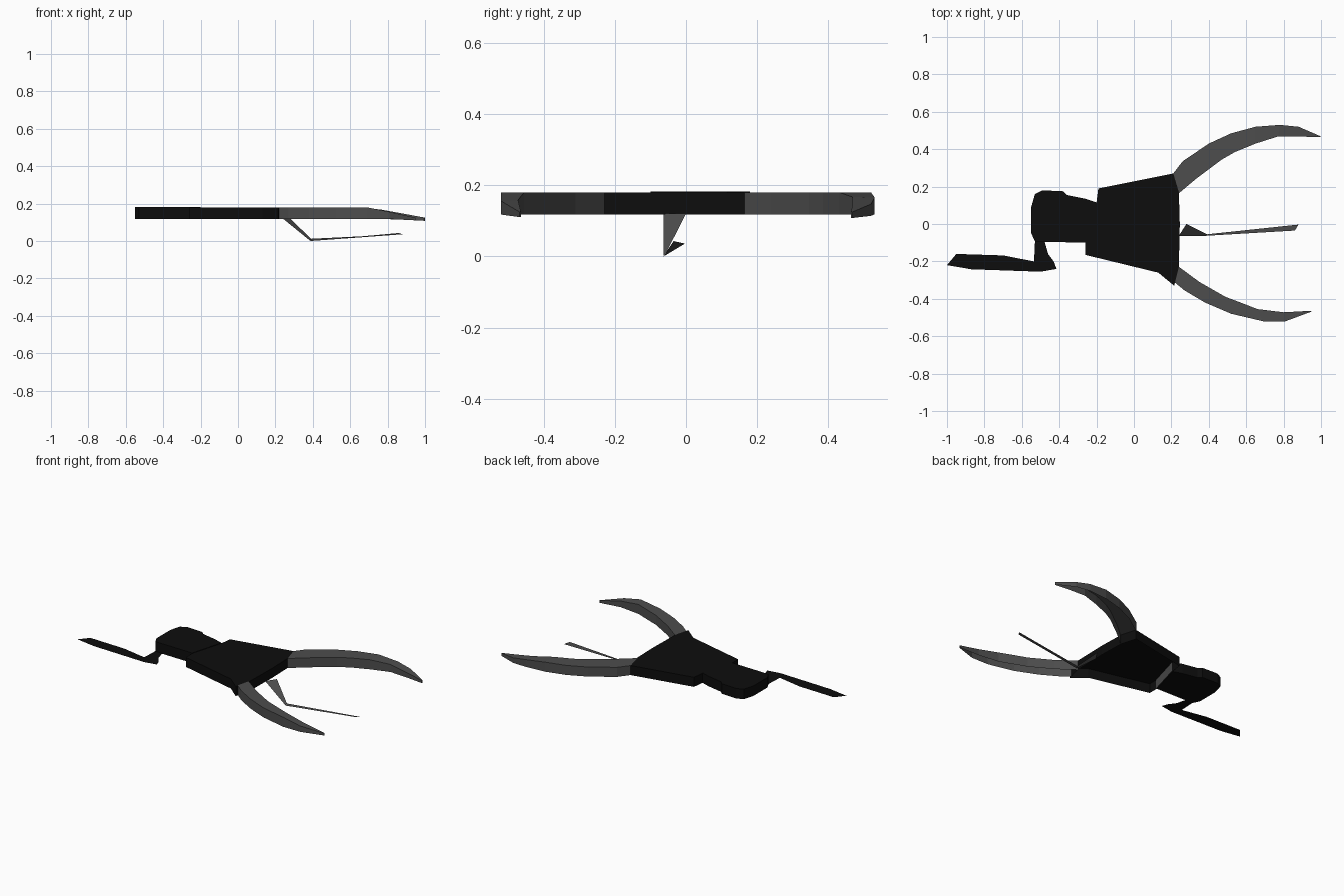
import bpy, bmesh


def material(name, v):
    m = bpy.data.materials.new(name)
    m.diffuse_color = (v, v, v, 1)
    return m


BLACK = material("black", 0.004)
GREY = material("grey", 0.075)


def make(name, verts, faces, mat):
    bm = bmesh.new()
    vs = [bm.verts.new(v) for v in verts]
    for f in faces:
        bm.faces.new([vs[i] for i in f])
    bmesh.ops.recalc_face_normals(bm, faces=bm.faces)
    me = bpy.data.meshes.new(name)
    bm.to_mesh(me)
    bm.free()
    me.materials.append(mat)
    ob = bpy.data.objects.new(name, me)
    bpy.context.collection.objects.link(ob)
    return ob


def slab(name, outline, z0, z1, closed):
    # outline extruded between two heights, optionally open underneath
    n = len(outline)
    verts = [(x, y, z1) for x, y in outline] + [(x, y, z0) for x, y in outline]
    faces = [tuple(range(n))]
    faces += [(i, i + n, (i + 1) % n + n, (i + 1) % n) for i in range(n)]
    if closed:
        faces.append(tuple(range(2 * n - 1, n - 1, -1)))
    return make(name, verts, faces, BLACK)


def top_z(x, tip):
    if x < 0.7:
        return 0.18
    return 0.18 - 0.055 * (x - 0.7) / (tip - 0.7)


def pincer(name, outer, inner):
    # curved shell open underneath, drooping toward the tip
    n = len(outer)
    tip = outer[-1][0]
    rails = []
    for side in (outer, inner):
        rails += [(x, y, top_z(x, tip)) for x, y in side]
        rails += [(x, y, 0.118 - max(0, x - 0.8) * 0.05) for x, y in side]
    faces = []
    for i in range(n - 1):
        j = i + 1
        faces += [(i, j, 2 * n + j, 2 * n + i),
                  (i, n + i, n + j, j),
                  (2 * n + i, 2 * n + j, 3 * n + j, 3 * n + i)]
    faces.append((n - 1, 2 * n - 1, 4 * n - 1, 3 * n - 1))
    return make(name, rails, faces, GREY)


# Body shell, open underneath, with a grey inner end wall
body = slab("body", [(-0.19, 0.19), (0.21, 0.27), (0.24, 0.17), (0.245, 0.0), (0.24, -0.23),
                     (0.215, -0.33), (0.13, -0.26), (-0.26, -0.165),
                     (-0.26, -0.10), (-0.20, 0.115)], 0.118, 0.18, False)
make("inner_wall", [(-0.255, -0.10, 0.118), (-0.195, 0.115, 0.118),
                    (-0.195, 0.115, 0.178), (-0.255, -0.10, 0.178)],
     [(0, 1, 2, 3)], GREY)

# Head block
slab("head", [(-0.26, -0.10), (-0.48, -0.095), (-0.53, -0.092), (-0.55, -0.05),
              (-0.55, 0.09), (-0.53, 0.16), (-0.49, 0.18), (-0.38, 0.175),
              (-0.36, 0.155), (-0.26, 0.135), (-0.20, 0.115)], 0.118, 0.183, True)

# Flat tail sheet
make("tail", [(x, y, 0.12) for x, y in
              [(-0.53, -0.09), (-0.535, -0.20), (-0.70, -0.168), (-0.95, -0.16),
               (-1.0, -0.22), (-0.87, -0.242), (-0.5, -0.255), (-0.415, -0.24),
               (-0.43, -0.20), (-0.46, -0.16), (-0.48, -0.09)]],
     [(0, 1, 7, 8, 9, 10), (1, 2, 5, 6, 7), (2, 3, 4, 5)], BLACK)

# Two curved pincers
pincer("left_pincer",
       [(0.21, 0.27), (0.26, 0.335), (0.40, 0.43), (0.52, 0.485), (0.65, 0.52),
        (0.78, 0.53), (0.88, 0.52), (1.0, 0.468)],
       [(0.235, 0.16), (0.33, 0.24), (0.47, 0.345), (0.54, 0.385), (0.65, 0.43),
        (0.77, 0.468), (0.88, 0.468), (0.995, 0.464)])
pincer("right_pincer",
       [(0.215, -0.31), (0.27, -0.355), (0.38, -0.42), (0.52, -0.48), (0.69, -0.52),
        (0.81, -0.52), (0.95, -0.468)],
       [(0.235, -0.225), (0.35, -0.31), (0.49, -0.39), (0.57, -0.42), (0.66, -0.455),
        (0.80, -0.472), (0.945, -0.464)])

# Thin bent leg
make("upper_leg", [(0.24, -0.063, 0.12), (0.28, 0.0, 0.12),
                   (0.39, -0.055, 0.012), (0.385, -0.063, 0.002)],
     [(0, 1, 2, 3)], GREY)
make("lower_leg", [(0.385, -0.063, 0.0), (0.39, -0.055, 0.012),
                   (0.88, -0.003, 0.036), (0.86, -0.035, 0.043)],
     [(0, 1, 2, 3)], GREY)
